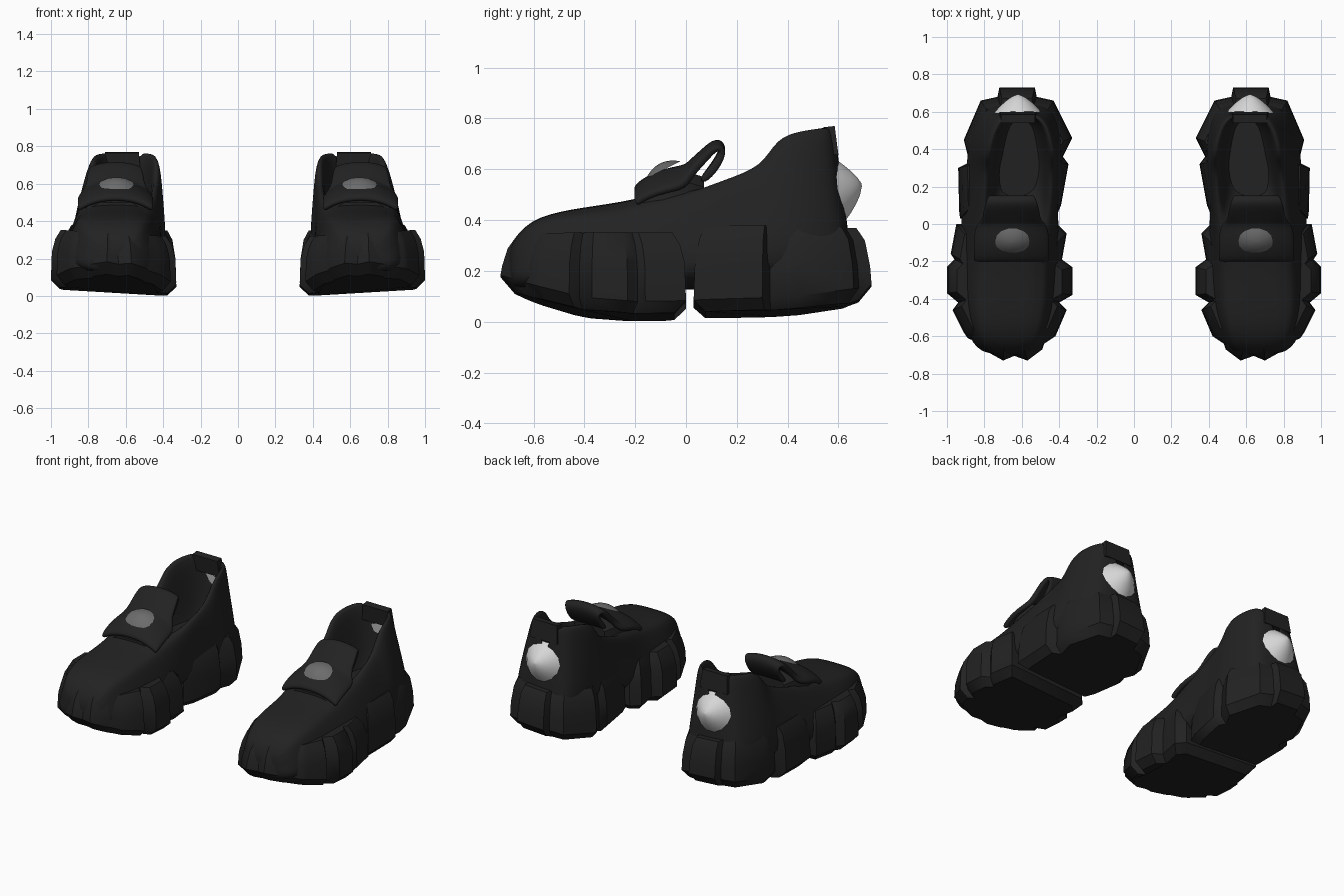
import bpy, bmesh, math

if "Cube" in bpy.data.objects:
    bpy.data.objects.remove(bpy.data.objects["Cube"])


def material(name, v):
    m = bpy.data.materials.new(name)
    m.diffuse_color = (v, v, v, 1)
    m.use_nodes = True
    m.node_tree.nodes["Principled BSDF"].inputs["Base Color"].default_value = m.diffuse_color
    return m


BLACK = material("black", 0.016)
GREY = material("mid grey", 0.15)
PALE = material("pale grey", 0.68)


def interp(table, v):
    for (a, p), (b, q) in zip(table, table[1:]):
        if v <= b:
            t = max(0, (v - a) / (b - a))
            return p + (q - p) * t
    return table[-1][1]


def loft(name, rings, mat, subdiv=0, angle=40, cap=True, solid=0, closed=True):
    """Skin a list of equal-length rings, then mirror to the other foot."""
    bm = bmesh.new()
    vs = [[bm.verts.new(p) for p in r] for r in rings]
    n = len(rings[0])
    for a, b in zip(vs, vs[1:]):
        for i in range(n if closed else n - 1):
            j = (i + 1) % n
            bm.faces.new((a[i], a[j], b[j], b[i]))
    if cap:
        bm.faces.new(vs[0])
        bm.faces.new(vs[-1])
    bmesh.ops.recalc_face_normals(bm, faces=bm.faces)
    me = bpy.data.meshes.new(name)
    bm.to_mesh(me)
    bm.free()
    me.materials.append(mat)
    for p in me.polygons:
        p.use_smooth = True
    if not subdiv:
        me.set_sharp_from_angle(angle=math.radians(angle))
    ob = bpy.data.objects.new(name, me)
    bpy.context.collection.objects.link(ob)
    if solid:
        s = ob.modifiers.new("thickness", 'SOLIDIFY')
        s.thickness, s.offset = solid, 0
    if subdiv:
        s = ob.modifiers.new("smooth", 'SUBSURF')
        s.levels = s.render_levels = subdiv
    ob.modifiers.new("other_foot", 'MIRROR')
    return ob


# Lugged sole, front and heel blocks
front = [(.95, .0), (.98, -.16), (.96, -.19), (1.0, -.23), (1.0, -.37), (.94, -.42),
         (.97, -.46), (.91, -.58), (.89, -.61), (.80, -.65), (.79, -.68), (.70, -.73),
         (.64, -.705), (.57, -.73), (.49, -.67), (.48, -.64), (.42, -.60), (.36, -.46),
         (.40, -.42), (.33, -.38), (.33, -.23), (.385, -.19), (.36, -.05), (.41, -.0)]
heel = [(.42, .03), (.39, .10), (.35, .32), (.38, .36), (.33, .46), (.43, .66), (.52, .68),
        (.53, .73), (.72, .73), (.73, .68), (.82, .66), (.91, .45), (.88, .33),
        (.94, .30), (.935, .07), (.93, .03)]
ground = [(-.73, .12), (-.6, .07), (-.4, .015), (-.2, 0), (0, .005), (.05, .01), (.4, .02),
          (.63, .05), (.73, .085)]


def sole(name, outline, cx, cy, top):
    rings = []
    for k, s in enumerate((.86, 1, .985, .93, .84)):
        ring = []
        for x, y in outline:
            x2, y2 = cx + (x - cx) * s, cy + (y - cy) * s
            g = interp(ground, y2)
            z = (g, g + .045, .20, top - .05, top)[k] + max(0, x2 - .4) * .06
            ring.append((x2, y2, z))
        rings.append(ring)
    loft(name, rings, BLACK)


sole("front_sole", front, .67, -.33, .32)
sole("heel_sole", heel, .63, .36, .35)

# Upper: cross-sections along the foot; the floor drops to open the ankle
# y, base left, base right, top left, top right, rim height, floor height
sections = [(-.705, .52, .81, .55, .77, .28, .29), (-.62, .45, .89, .51, .83, .40, .405),
            (-.45, .39, .95, .47, .86, .43, .445), (-.25, .38, .96, .47, .84, .45, .47),
            (-.10, .39, .95, .45, .84, .49, .51), (.05, .40, .94, .43, .83, .525, .50),
            (.15, .40, .93, .425, .82, .57, .33), (.30, .38, .92, .42, .80, .625, .23),
            (.355, .38, .91, .415, .795, .74, .23), (.45, .38, .90, .43, .78, .77, .24),
            (.54, .41, .85, .46, .745, .78, .30), (.59, .47, .78, .51, .70, .78, .70)]
rings = []
for y, bl, br, tl, tr, zt, zf in sections:
    zb = .12
    half = []
    for b, t, d in ((bl, tl, 1), (br, tr, -1)):
        rim = .045 * d
        half.append([(b, zb), (b * .8 + t * .2, zb + (zt - zb) * .4),
                     (b * .35 + t * .65, zb + (zt - zb) * .75), (t, zt - .01),
                     (t + rim, zt), (t + rim * 1.7, zf)])
    ring = half[0] + half[1][::-1]
    rings.append([(x, y + max(0, y - .4) / .19 * max(0, .66 - z) * .17, z) for x, z in ring])
loft("shoe_upper", rings, BLACK, subdiv=2)

# Strap across the instep running into the raised tongue flap
path = [(-.20, .515, .20, .06), (-.17, .55, .20, .07), (-.09, .59, .20, .08),
        (.0, .605, .19, .08), (.02, .62, .155, .04), (.07, .665, .15, .03),
        (.12, .715, .135, .03), (.15, .69, .12, .02), (.12, .62, .12, .01),
        (.06, .55, .12, .0)]
rows = []
for y, z, w, droop in path:
    rows.append([(.655 + w * u, y, z - droop * abs(u) ** 2.5)
                 for u in (-1, -.85, -.5, 0, .5, .85, 1)])
loft("strap_and_tongue", rows, BLACK, subdiv=2, cap=False, solid=.035, closed=False)

# Soft filler under the strap
fill = []
for y, z, w in ((-.19, .50, .17), (-.09, .57, .18), (.0, .59, .17), (.07, .57, .12)):
    fill.append([(.655 - w, y, .42), (.655 - w * .9, y, z - .04), (.655 - w * .5, y, z),
                 (.655 + w * .5, y, z), (.655 + w * .9, y, z - .04), (.655 + w, y, .42)])
loft("strap_filler", fill, BLACK)


def dome(name, place, mat, n=14):
    rings = [[place(r * math.cos(i * math.tau / n), r * math.sin(i * math.tau / n), r)
              for i in range(n)] for r in (1, .8, .55, .3, .05)]
    loft(name, rings, mat, angle=60)


# Blank oval badge on the strap
dome("strap_badge", lambda u, v, r: (.65 + u * .095, -.09 + v * .07 - .012 * (1 - r * r),
                                     .597 + v * .035 + .026 * (1 - r ** 2)), GREY)

# Pale bulging pad at the back of the heel
dome("heel_pad", lambda u, v, r: (.62 + u * .13, .692 - .085 * r ** 1.5 - v * .022 - .015 * u * u,
                                  .52 + v * .125 + .02 * (1 - r)), PALE)

# Pull tab lip above the heel pad
lip = [[(.62 + s * w, y, z) for s, y, z in
        ((-1, .55, .66), (-1, .60, .655), (1, .60, .655), (1, .55, .66),
         (.9, .54, .765), (.9, .585, .77), (-.9, .585, .77), (-.9, .54, .765))]
       for w in (.1,)][0]
loft("collar_lip", [[lip[i] for i in (0, 1, 2, 3)], [lip[i] for i in (7, 6, 5, 4)]], BLACK)
